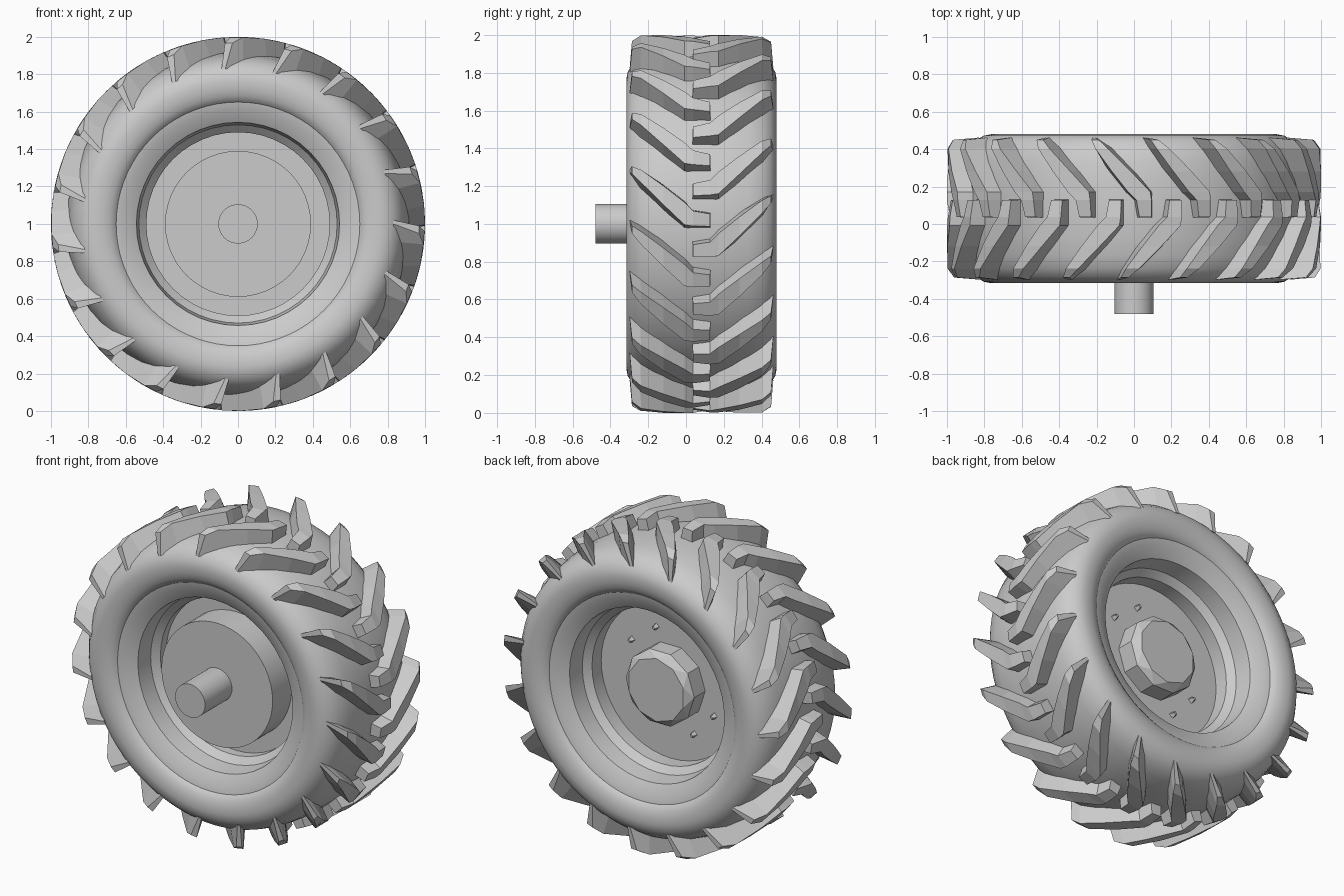
import bpy
import bmesh
from math import sin, cos, radians, tau

cube = bpy.data.objects.get("Cube")
if cube:
    bpy.data.objects.remove(cube)

MID = 0.082      # y of the tyre's middle plane
LUGS = 19        # lugs on each side of the tread
PITCH = 360 / LUGS

grey = bpy.data.materials.new("plain grey")
grey.use_nodes = True
grey.diffuse_color = (0.6, 0.6, 0.6, 1)
grey.node_tree.nodes["Principled BSDF"].inputs["Base Color"].default_value = (0.6, 0.6, 0.6, 1)


def polar(r, angle, y):
    """Point around the wheel axis; angle in radians, y from the middle plane."""
    return (r * cos(angle), y + MID, 1 + r * sin(angle))


def finish(bm, name, smooth=None):
    bmesh.ops.remove_doubles(bm, verts=bm.verts, dist=1e-5)
    bmesh.ops.recalc_face_normals(bm, faces=bm.faces)
    mesh = bpy.data.meshes.new(name)
    bm.to_mesh(mesh)
    bm.free()
    mesh.materials.append(grey)
    obj = bpy.data.objects.new(name, mesh)
    bpy.context.collection.objects.link(obj)
    if smooth:
        bpy.ops.object.select_all(action="DESELECT")
        obj.select_set(True)
        bpy.context.view_layer.objects.active = obj
        bpy.ops.object.shade_smooth_by_angle(angle=radians(smooth))
    return obj


def lathe(name, profile, sides=64, smooth=30):
    """Turn a closed (y, r) profile around the wheel axis."""
    bm = bmesh.new()
    rings = [[bm.verts.new(polar(r, tau * i / sides, y)) for i in range(sides)]
             for y, r in profile]
    for a, b in zip(rings, rings[1:] + rings[:1]):
        for i in range(sides):
            j = (i + 1) % sides
            bm.faces.new((a[i], a[j], b[j], b[i]))
    return finish(bm, name, smooth)


def cylinder(name, r, y0, y1, sides=48):
    bm = bmesh.new()
    ends = [[bm.verts.new(polar(r, tau * i / sides, y - MID)) for i in range(sides)]
            for y in (y0, y1)]
    for end in ends:
        bm.faces.new(end)
    for i in range(sides):
        j = (i + 1) % sides
        bm.faces.new((ends[0][i], ends[0][j], ends[1][j], ends[1][i]))
    return finish(bm, name, 30)


# Tyre carcass: half profile mirrored about the middle plane
half = [(0.0, 0.92), (0.15, 0.915), (0.25, 0.9), (0.32, 0.88), (0.365, 0.845),
        (0.39, 0.805), (0.398, 0.765), (0.394, 0.72), (0.384, 0.685), (0.365, 0.655),
        (0.33, 0.635), (0.25, 0.63)]
lathe("tyre", half + [(-y, r) for y, r in reversed(half[1:])], 72, 50)

# Rim barrel: stepped inside faces, mirrored, closed inside the tyre
step = [(0.36, 0.66), (0.352, 0.615), (0.31, 0.543), (0.2, 0.53), (0.16, 0.49)]
lathe("rim", step + [(-y, r) for y, r in reversed(step)] + [(0.0, 0.66)], 48)

# Tread lugs: (top y, base y, top lag, base lag, top half width, base half width, top r, base r)
STATIONS = [(-0.045, -0.05, 0, 0, 1.9, 2.7, 0.985, 0.88),
            (0.045, 0.045, 0.5, 0.5, 2.3, 3.2, 1, 0.88),
            (0.09, 0.09, 2, 2, 3.4, 4.8, 1, 0.88),
            (0.2, 0.2, 7.5, 7.8, 2.9, 4.6, 1, 0.88),
            (0.32, 0.325, 13.5, 14.5, 2, 3.2, 0.998, 0.85),
            (0.368, 0.38, 16, 18.5, 1.2, 0.7, 0.968, 0.83)]


def tread(name, side, phase):
    bm = bmesh.new()
    for k in range(LUGS):
        sections = []
        for yt, yb, lt, lb, wt, wb, rt, rb in STATIONS:
            corners = ((rb, lb - wb, yb), (rb, lb + wb, yb), (rt, lt + wt, yt), (rt, lt - wt, yt))
            sections.append([bm.verts.new(polar(r, radians(phase + k * PITCH + a), side * y))
                             for r, a, y in corners])
        for a, b in zip(sections, sections[1:]):
            for i in range(4):
                j = (i + 1) % 4
                bm.faces.new((a[i], a[j], b[j], b[i]))
        bm.faces.new(sections[0])
        bm.faces.new(sections[-1])
    return finish(bm, name)


tread("front_tread_lugs", -1, 58)
tread("back_tread_lugs", 1, 58 + PITCH / 2)

# Wheel disc, brake drum and axle
cylinder("wheel_disc", 0.495, -0.02, 0.15)
cylinder("brake_drum", 0.39, -0.21, 0.0)
cylinder("axle", 0.105, -0.48, -0.2, 32)

# Hub cap: a band of triangles steps in to a smaller twisted face
bm = bmesh.new()
N = 10
rings = []
for r, y, twist in ((0.24, 0.14, 0), (0.24, 0.26, 0), (0.2, 0.3, 0.5)):
    rings.append([bm.verts.new(polar(r, tau * (i + twist) / N, y - MID)) for i in range(N)])
base, rim, top = rings
for i in range(N):
    j = (i + 1) % N
    bm.faces.new((base[i], base[j], rim[j], rim[i]))
    bm.faces.new((rim[i], rim[j], top[i]))
    bm.faces.new((rim[j], top[j], top[i]))
bm.faces.new(base)
bm.faces.new(top)
finish(bm, "hub_cap")

# Wheel bolts: two opposite pairs of small points on the disc
bm = bmesh.new()
for angle in (35, 72, 205, 241):
    x, y, z = polar(0.335, radians(angle), 0.16 - MID)
    bolt = bmesh.ops.create_cone(bm, cap_ends=True, segments=4, radius1=0.026,
                                 radius2=0.01, depth=0.04)["verts"]
    for v in bolt:
        v.co = (x + v.co.x, y + v.co.z, z + v.co.y)
finish(bm, "wheel_bolts")
